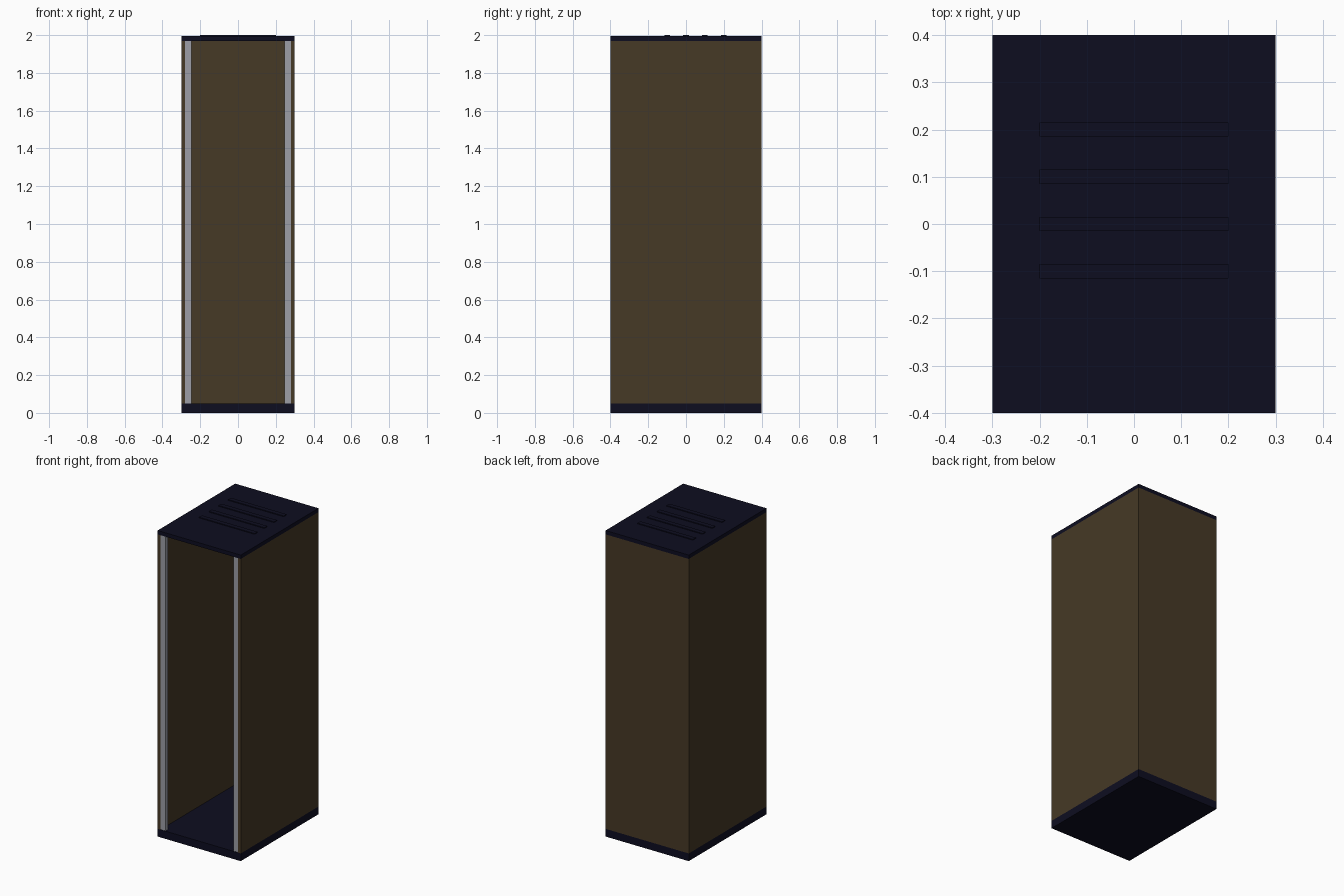
import bpy

if "Cube" in bpy.data.objects:
    bpy.data.objects.remove(bpy.data.objects["Cube"])


def material(name, rgb):
    m = bpy.data.materials.new(name)
    m.diffuse_color = (*rgb, 1.0)
    m.use_nodes = True
    m.node_tree.nodes["Principled BSDF"].inputs["Base Color"].default_value = m.diffuse_color
    return m


navy = material("dark_navy", (0.004, 0.004, 0.0145))
brown = material("dark_brown", (0.061, 0.041, 0.019))
steel = material("grey_steel", (0.34, 0.345, 0.385))


def box(name, xs, ys, zs, mat):
    """Box spanning the given x, y and z ranges."""
    lo, hi = zip(xs, ys, zs)
    bpy.ops.mesh.primitive_cube_add(size=1)
    ob = bpy.context.object
    ob.name = name
    ob.scale = [b - a for a, b in zip(lo, hi)]
    ob.location = [(a + b) / 2 for a, b in zip(lo, hi)]
    bpy.ops.object.transform_apply(location=True, rotation=True, scale=True)
    ob.data.materials.append(mat)
    return ob


W, D = 0.30, 0.40          # half width and half depth
Z0, Z1 = 0.05, 1.97        # top of base, underside of lid

# Base and lid
box("base", (-W, W), (-D, D), (0, Z0), navy)
box("lid", (-W, W), (-D, D), (Z1, 1.995), navy)

# Raised vent slats on the lid
for i in range(4):
    y = -0.1 + 0.1 * i
    box(f"vent_slat_{i + 1}", (-0.2, 0.2), (y - 0.015, y + 0.015), (1.99, 2.0), navy)

# Closed back
box("back_panel", (-W + 0.02, W - 0.02), (D - 0.02, D), (Z0, Z1), brown)

# Side walls and front mounting rails, one pair per side
for side, s in (("left", -1), ("right", 1)):
    box(f"{side}_panel", sorted((s * 0.28, s * W)), (-D, D), (Z0, Z1), brown)
    box(f"{side}_front_rail", sorted((s * 0.245, s * 0.28)),
        (-0.397, -0.37), (Z0, Z1), steel)
